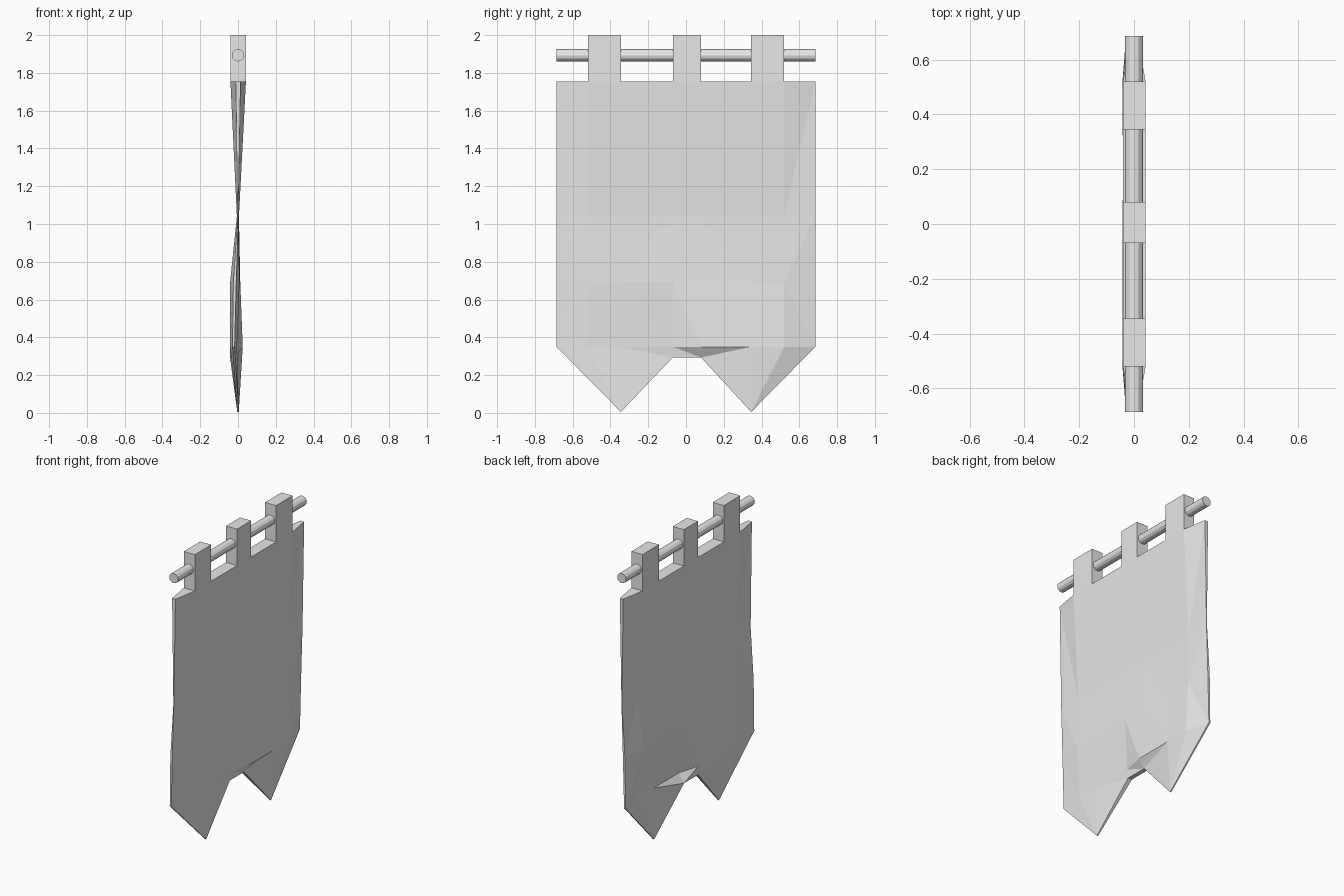
import bpy, bmesh, math

cube = bpy.data.objects.get("Cube")
if cube:
    bpy.data.objects.remove(cube)

grey = bpy.data.materials.new("plain grey")
grey.use_nodes = True
colour = (0.8, 0.8, 0.8, 1)
grey.diffuse_color = colour
grey.node_tree.nodes["Principled BSDF"].inputs["Base Color"].default_value = colour


def add_object(name, bm):
    bmesh.ops.recalc_face_normals(bm, faces=bm.faces)
    mesh = bpy.data.meshes.new(name)
    bm.to_mesh(mesh)
    bm.free()
    mesh.materials.append(grey)
    obj = bpy.data.objects.new(name, mesh)
    bpy.context.collection.objects.link(obj)
    return obj


COLS = [-0.685, -0.52, -0.345, -0.07, 0.08, 0.345, 0.52, 0.685]
ROWS = [1.755, 1.04, 0.69, 0.35]
# back and front x of the cloth along each row
SPANS = [(-0.04, 0.042), (-0.006, 0.005), (-0.042, 0.008), (-0.042, -0.005)]


def span(row, col):
    """Back and front x of the cloth at a grid point."""
    back, front = SPANS[row]
    if row == 3 and col in (4, 5, 6):      # fold above the second tail
        return 0.0, 0.025
    if col in (0, 7):                      # thin outer edges
        mid, half = (back + front) / 2, (front - back) / 2
        return mid - half * 0.3, mid + half * 0.3
    if row == 2 and col in (3, 4):         # soft crease in the middle
        return back + 0.012, front + 0.004
    return back, front


# Cloth: two creased sheets joined around the rim
bm = bmesh.new()
sheets = []
for side in (0, 1):
    grid = [[bm.verts.new((span(r, c)[side], y, z)) for c, y in enumerate(COLS)]
            for r, z in enumerate(ROWS)]
    tips = [bm.verts.new(((-0.004, 0.004)[side], y, 0.005)) for y in (COLS[2], COLS[5])]
    notch = [bm.verts.new(((-0.042, -0.012)[side], y, 0.293)) for y in COLS[3:5]]
    last = grid[-1]
    grid.append([last[0], tips[0], tips[0], *notch, tips[1], tips[1], last[-1]])
    faces = []
    for upper, lower in zip(grid, grid[1:]):
        for c in range(len(COLS) - 1):
            ring = list(dict.fromkeys([upper[c], upper[c + 1], lower[c + 1], lower[c]]))
            faces.append(bm.faces.new(ring))
    sheets.append((faces, [v for row in grid for v in row]))

partner = dict(zip(sheets[0][1], sheets[1][1]))
rim = [e for e in bm.edges if e.is_boundary and e.verts[0] in partner]
for edge in rim:
    a, b = edge.verts
    bm.faces.new([a, b, partner[b], partner[a]])
bmesh.ops.triangulate(bm, faces=[f for f in bm.faces if len(f.verts) > 3])
add_object("cloth", bm)

# Hanging tabs
for name, c in (("first", 1), ("middle", 3), ("last", 5)):
    bm = bmesh.new()
    bmesh.ops.create_cube(bm, size=1)
    low, high = COLS[c], COLS[c + 1]
    for v in bm.verts:
        v.co = (v.co.x * 0.082 + 0.001, low if v.co.y < 0 else high,
                ROWS[0] if v.co.z < 0 else 2.0)
    add_object(name + "_hanging_tab", bm)

# Rod through the tabs
bm = bmesh.new()
bmesh.ops.create_cone(bm, cap_ends=True, segments=12, radius1=0.033, radius2=0.033, depth=1.37)
rod = add_object("rod", bm)
rod.rotation_euler.x = math.pi / 2
rod.location.z = 1.893
